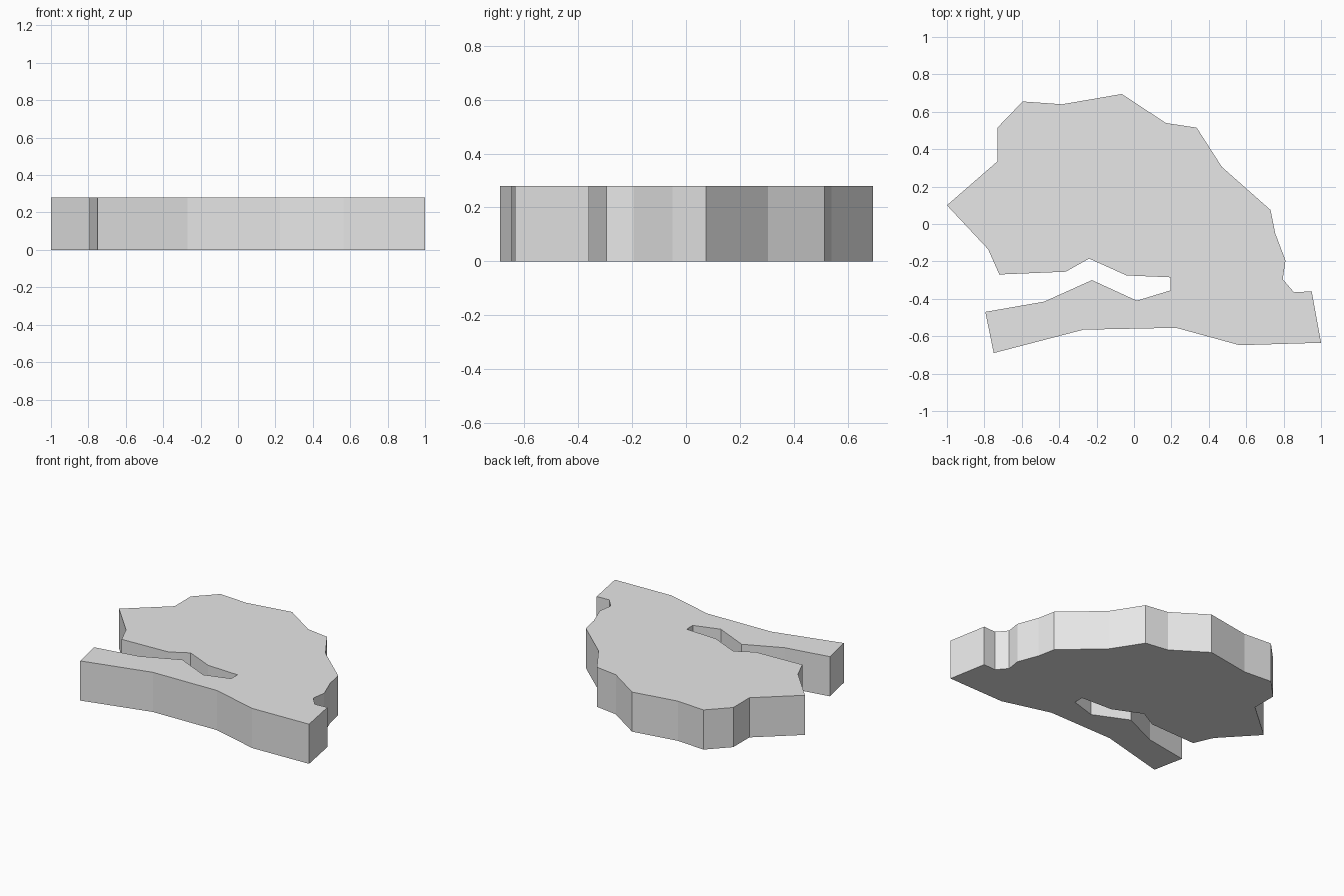
import bpy
import bmesh

THICKNESS = 0.28

# Remove the default object
default_cube = bpy.data.objects.get("Cube")
if default_cube:
    bpy.data.objects.remove(default_cube, do_unlink=True)


def make_material(name, color):
    material = bpy.data.materials.new(name)
    material.use_nodes = True
    material.diffuse_color = color
    shader = next(n for n in material.node_tree.nodes if n.type == "BSDF_PRINCIPLED")
    shader.inputs["Base Color"].default_value = color
    return material


def extruded_slab(name, outline, height, material):
    """Fill a flat outline and extrude it straight up into a closed slab."""
    bm = bmesh.new()
    base = bm.faces.new([bm.verts.new((x, y, 0)) for x, y in outline])
    result = bmesh.ops.extrude_face_region(bm, geom=[base], use_keep_orig=True)
    raised = [item for item in result["geom"] if isinstance(item, bmesh.types.BMVert)]
    bmesh.ops.translate(bm, verts=raised, vec=(0, 0, height))
    bmesh.ops.recalc_face_normals(bm, faces=bm.faces)
    mesh = bpy.data.meshes.new(name)
    bm.to_mesh(mesh)
    bm.free()
    mesh.materials.append(material)
    slab = bpy.data.objects.new(name, mesh)
    bpy.context.collection.objects.link(slab)
    return slab


# Rounded, jagged back edge from the left point to the right flank
back_edge = [
    (-1, .10), (-.73, .335), (-.73, .515), (-.595, .655), (-.385, .64),
    (-.065, .695), (.17, .54), (.335, .515), (.47, .305), (.73, .075),
    (.755, -.05), (.81, -.195),
]

# Notch and foot at the right end, then the front edge of the long arm
front_edge = [
    (.795, -.295), (.855, -.365), (.95, -.36), (1, -.635), (.565, -.648),
    (.225, -.555), (-.27, -.565), (-.75, -.69), (-.795, -.47),
]

# Narrow slot between the arm and the main body
slot_edge = [
    (-.48, -.415), (-.225, -.30), (.015, -.41), (.195, -.355), (.195, -.285),
    (-.04, -.275), (-.24, -.185), (-.365, -.255), (-.72, -.27), (-.78, -.135),
]

stone_grey = make_material("light grey", (.8, .8, .8, 1))
extruded_slab("rock_slab", back_edge + front_edge + slot_edge, THICKNESS, stone_grey)
